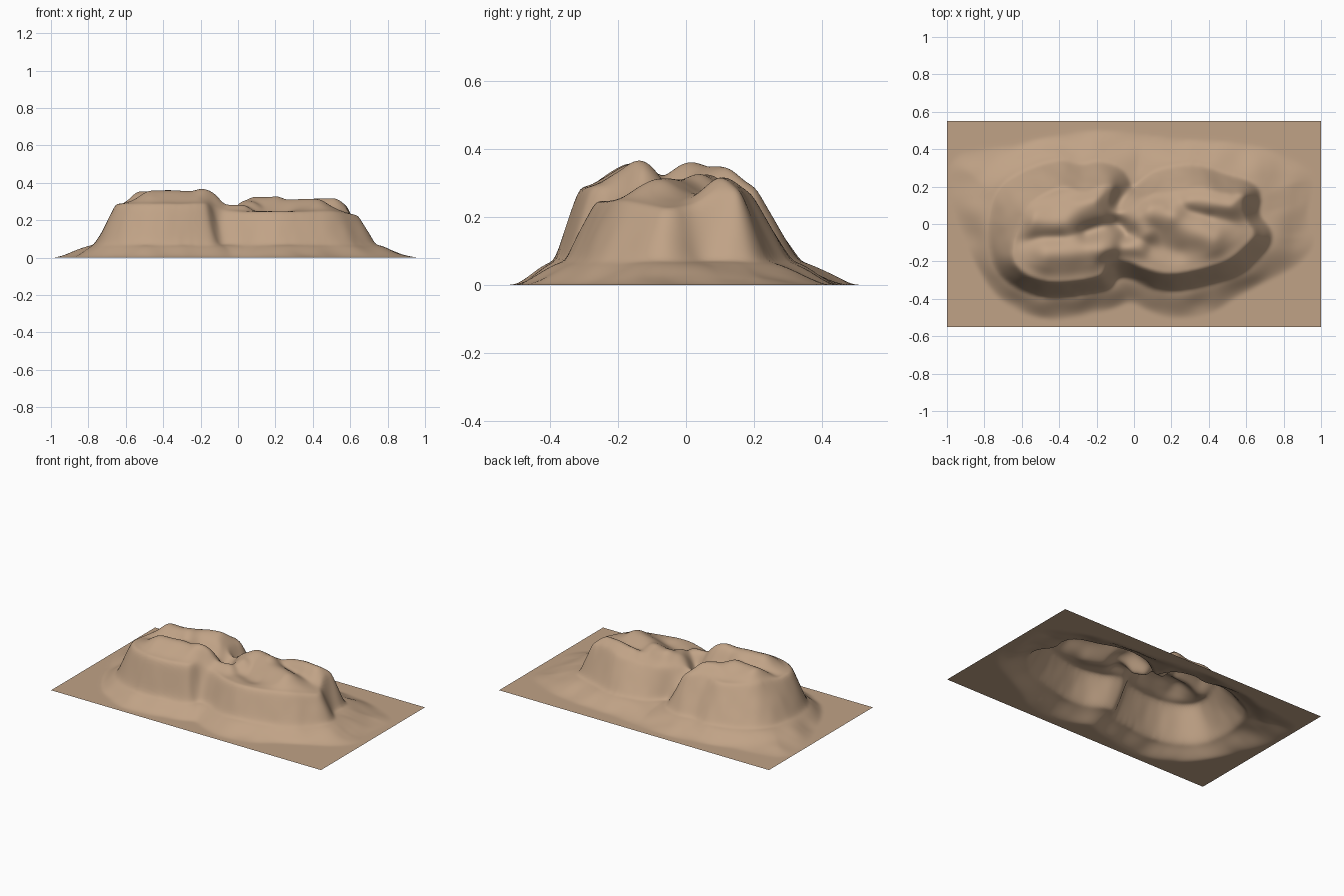
import bpy, bmesh, math
from mathutils import Vector, noise
from mathutils.kdtree import KDTree

cube = bpy.data.objects.get("Cube")
if cube:
    bpy.data.objects.remove(cube, do_unlink=True)

WIDTH, DEPTH, COLS, ROWS = 2.0, 1.1, 220, 120
BENCH = 0.07

# Plan outlines, counter-clockwise from the west
GROUND = [(-.9, -.1), (-.84, -.24), (-.72, -.41), (-.53, -.51), (-.28, -.5), (-.1, -.45), (-.02, -.41),
          (.06, -.46), (.2, -.51), (.42, -.48), (.56, -.38), (.72, -.3), (.9, -.21), (.98, -.08), (.92, .03),
          (.94, .14), (.97, .27), (.77, .39), (.5, .44), (.2, .45), (-.2, .51), (-.5, .45), (-.75, .4),
          (-.98, .38), (-1, .15)]
FOOT = [(-.77, -.1), (-.74, -.24), (-.65, -.33), (-.5, -.39), (-.35, -.385), (-.18, -.355), (-.12, -.34),
        (-.09, -.28), (0, -.29), (.1, -.35), (.25, -.36), (.45, -.31), (.58, -.27), (.66, -.19), (.74, -.1),
        (.73, -.02), (.66, .05), (.68, .14), (.65, .22), (.5, .26), (.34, .32), (.14, .3), (.06, .24),
        (-.01, .18), (-.03, .25), (-.08, .31), (-.2, .34), (-.28, .31), (-.4, .35), (-.6, .28), (-.72, .2),
        (-.77, .05)]
RIM = [(-.65, -.1), (-.66, -.2), (-.58, -.28), (-.45, -.32), (-.3, -.31), (-.19, -.29), (-.16, -.27),
       (-.13, -.2), (-.03, -.2), (.05, -.24), (.2, -.28), (.42, -.23), (.52, -.19), (.6, -.12), (.66, -.05),
       (.6, .02), (.58, .1), (.6, .17), (.5, .16), (.35, .21), (.2, .17), (.1, .17), (.03, .14), (-.03, .08),
       (-.08, .05), (-.13, .07), (-.13, .14), (-.1, .21), (-.18, .21), (-.28, .17), (-.38, .21), (-.51, .15),
       (-.59, .1), (-.62, 0)]

# Crests and hollows on top: start, end, spread, rise
CRESTS = [((-.46, -.16), (-.2, -.14), .09, .07), ((-.2, -.14), (-.13, -.13), .07, .07),
          ((-.13, -.13), (.03, -.12), .055, .035), ((-.52, .02), (-.37, .01), .09, .066),
          ((-.37, .03), (-.23, .12), .09, .06), ((.02, .06), (.07, -.04), .07, .05),
          ((.1, .06), (.2, .05), .09, .078), ((.2, .02), (.42, -.08), .09, .062),
          ((.3, .13), (.55, .12), .08, .045)]
HOLLOWS = [((-.62, -.09), (-.4, -.075), .035, -.012), ((-.25, -.05), (-.12, 0), .045, -.05),
           ((-.1, .06), (-.04, -.05), .04, -.05), ((.2, .09), (.4, .04), .03, -.012),
           ((.1, -.12), (.24, -.15), .05, -.015)]


def smooth(a, b, v):
    t = min(max((v - a) / (b - a), 0), 1)
    return t * t * (3 - 2 * t)


class Outline:
    """Rounded closed outline that gives signed distance, positive inside."""

    def __init__(self, points):
        pts = [Vector((x, y, 0)) for x, y in points]
        for _ in range(4):
            pts = [a.lerp(b, f) for a, b in zip(pts, pts[1:] + pts[:1]) for f in (.25, .75)]
        self.inward = []
        self.tree = KDTree(len(pts))
        for i, p in enumerate(pts):
            run = pts[(i + 1) % len(pts)] - pts[i - 1]
            self.inward.append(Vector((-run.y, run.x, 0)))
            self.tree.insert(p, i)
        self.tree.balance()

    def distance(self, p):
        near, i, d = self.tree.find(p)
        return math.copysign(d, (p - near).dot(self.inward[i]))


def swell(p, a, b, spread, rise):
    a, b = Vector((*a, 0)), Vector((*b, 0))
    f = min(max((p - a).dot(b - a) / (b - a).length_squared, 0), 1)
    return rise * math.exp(-((p - a.lerp(b, f)).length / spread) ** 2)


def summit(p):
    crest = sum(swell(p, *c) ** 5 for c in CRESTS) ** .2
    return crest + sum(swell(p, *h) for h in HOLLOWS)


ground, foot, rim = Outline(GROUND), Outline(FOOT), Outline(RIM)


def height(x, y):
    p = Vector((x, y, 0))
    dg = ground.distance(p)
    if dg <= 0:
        return 0
    df, dr = foot.distance(p), rim.distance(p)
    if df <= 0:
        # Sloping apron of fallen rock
        t = dg / (dg - df)
        ripple = .012 * noise.noise(p * 7) * t * (1 - t) * 4
        return BENCH * (.5 * t + .5 * smooth(0, 1, t)) + ripple
    edge = .285 - .04 * smooth(-.17, -.07, x) - .02 * smooth(.5, .66, x) + .03 * smooth(0, .1, y) * smooth(.2, .5, x)
    if dr <= 0:
        # Steep fluted cliff
        t = df / (df - dr)
        t += .2 * noise.noise(p * 12) * t * (1 - t)
        return BENCH + (edge - BENCH) * t
    # Rolling summit
    blend = smooth(-.03, .08, dr)
    return edge + blend * (summit(p) + .004 + .006 * noise.noise(p * 9))


# Terrain sheet
bm = bmesh.new()
bmesh.ops.create_grid(bm, x_segments=COLS, y_segments=ROWS, size=1)
for v in bm.verts:
    v.co.x *= WIDTH / 2
    v.co.y *= DEPTH / 2
    v.co.z = height(v.co.x, v.co.y)

# Weather the creases
inner = [v for v in bm.verts if not v.is_boundary]
for _ in range(4):
    bmesh.ops.smooth_vert(bm, verts=inner, factor=.5, use_axis_z=True)
for f in bm.faces:
    f.smooth = True

mesh = bpy.data.meshes.new("rocky_mesa")
bm.to_mesh(mesh)
bm.free()
mesa = bpy.data.objects.new("rocky_mesa", mesh)
bpy.context.collection.objects.link(mesa)

# Sandstone colour
stone = bpy.data.materials.new("sandstone_tan")
stone.use_nodes = True
tan = (.53, .365, .24, 1)
stone.diffuse_color = tan
shader = stone.node_tree.nodes["Principled BSDF"]
shader.inputs["Base Color"].default_value = tan
shader.inputs["Roughness"].default_value = .9
mesh.materials.append(stone)
